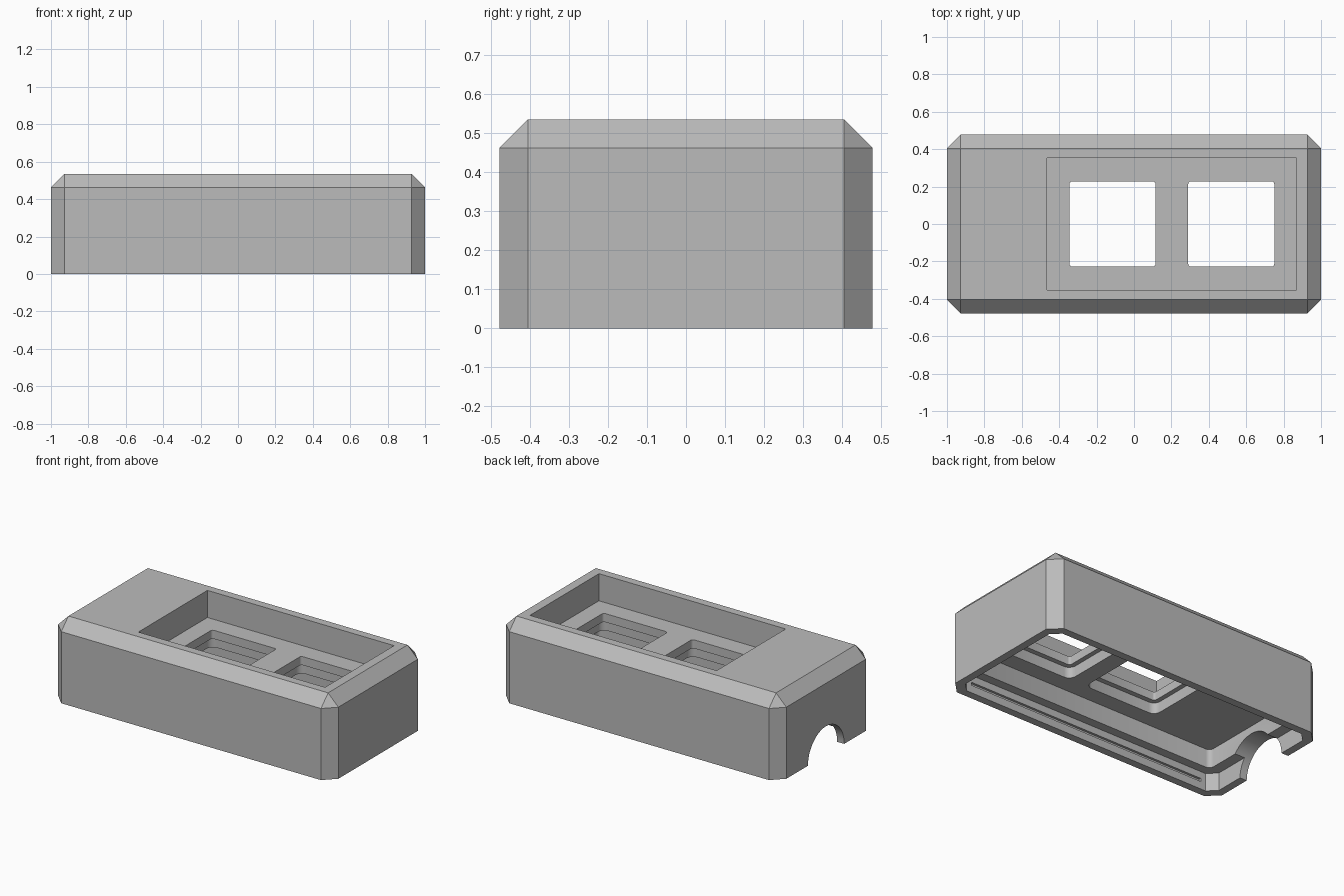
import bpy
import bmesh
import math
from mathutils import Matrix, Vector

default = bpy.data.objects.get("Cube")
if default:
    bpy.data.objects.remove(default, do_unlink=True)

LENGTH, WIDTH, HEIGHT = 2.0, 0.956, 0.535
CHAMFER = 0.073
HOLE_CENTRES = (-0.115, 0.52)

grey = bpy.data.materials.new("plain grey")
grey.use_nodes = True
grey.diffuse_color = (0.5, 0.5, 0.5, 1)
grey.node_tree.nodes["Principled BSDF"].inputs["Base Color"].default_value = (0.5, 0.5, 0.5, 1)


def finish(name, bm):
    mesh = bpy.data.meshes.new(name)
    bmesh.ops.recalc_face_normals(bm, faces=bm.faces)
    bm.to_mesh(mesh)
    bm.free()
    mesh.materials.append(grey)
    obj = bpy.data.objects.new(name, mesh)
    bpy.context.collection.objects.link(obj)
    return obj


def block(name, x, y, z, bevel=0, segments=1, bevel_top=False):
    """Box from (min, max) ranges; bevels upright edges and, if asked, the top ones."""
    bm = bmesh.new()
    bmesh.ops.create_cube(bm, size=1)
    for v in bm.verts:
        v.co = Vector([(r[0] + r[1]) / 2 + c * (r[1] - r[0]) for c, r in zip(v.co, (x, y, z))])
    if bevel:
        middle = (z[0] + z[1]) / 2
        edges = []
        for e in bm.edges:
            above = [v.co.z > middle for v in e.verts]
            if above[0] != above[1] or (bevel_top and all(above)):
                edges.append(e)
        bmesh.ops.bevel(bm, geom=edges, offset=bevel, segments=segments,
                        profile=0.5, affect='EDGES', clamp_overlap=True)
    return finish(name, bm)


def centred(size, middle=0.0):
    return (middle - size, middle + size)


# Chamfered outer case
case = block("case", centred(LENGTH / 2), centred(WIDTH / 2), (0, HEIGHT),
             CHAMFER, bevel_top=True)

# Pocket in the top, and the stepped cavity open at the bottom
cutters = [
    block("top_pocket", (-0.465, 0.868), centred(0.352), (0.36, 0.7)),
    block("upper_cavity", centred(0.88), centred(0.37), (-0.1, 0.235), 0.03, 3),
    block("lower_cavity", centred(0.95), centred(0.428), (-0.2, 0.115), 0.055),
]

# Square openings, each with a wider rounded recess underneath
for cx in HOLE_CENTRES:
    cutters.append(block("opening", centred(0.23, cx), centred(0.228), (0.15, 0.45), 0.015, 3))
    cutters.append(block("opening_recess", centred(0.26, cx), centred(0.26), (0.17, 0.305), 0.045, 4))

# Shallow snap grooves along both long inner walls
for side in (-1, 1):
    cutters.append(block("snap_groove", centred(0.86), centred(0.02, side * 0.423), (0.05, 0.07)))

# Round cable notch through one end
bm = bmesh.new()
bmesh.ops.create_cone(bm, cap_ends=True, segments=48, radius1=0.185, radius2=0.185, depth=0.4,
                      matrix=Matrix.Translation((-1, 0, 0)) @ Matrix.Rotation(math.pi / 2, 4, 'Y'))
cutters.append(finish("cable_notch", bm))

# Carve the case and drop the cutters
for cutter in cutters:
    cutter.hide_render = True
    mod = case.modifiers.new(cutter.name, 'BOOLEAN')
    mod.operation = 'DIFFERENCE'
    mod.solver = 'EXACT'
    mod.object = cutter
bpy.context.view_layer.update()
carved = bpy.data.meshes.new_from_object(case.evaluated_get(bpy.context.evaluated_depsgraph_get()))
case.modifiers.clear()
case.data = carved
for cutter in cutters:
    bpy.data.objects.remove(cutter, do_unlink=True)

# Smooth only the rounded walls
bpy.ops.object.select_all(action='DESELECT')
case.select_set(True)
bpy.context.view_layer.objects.active = case
bpy.ops.object.shade_smooth_by_angle(angle=math.radians(31))
